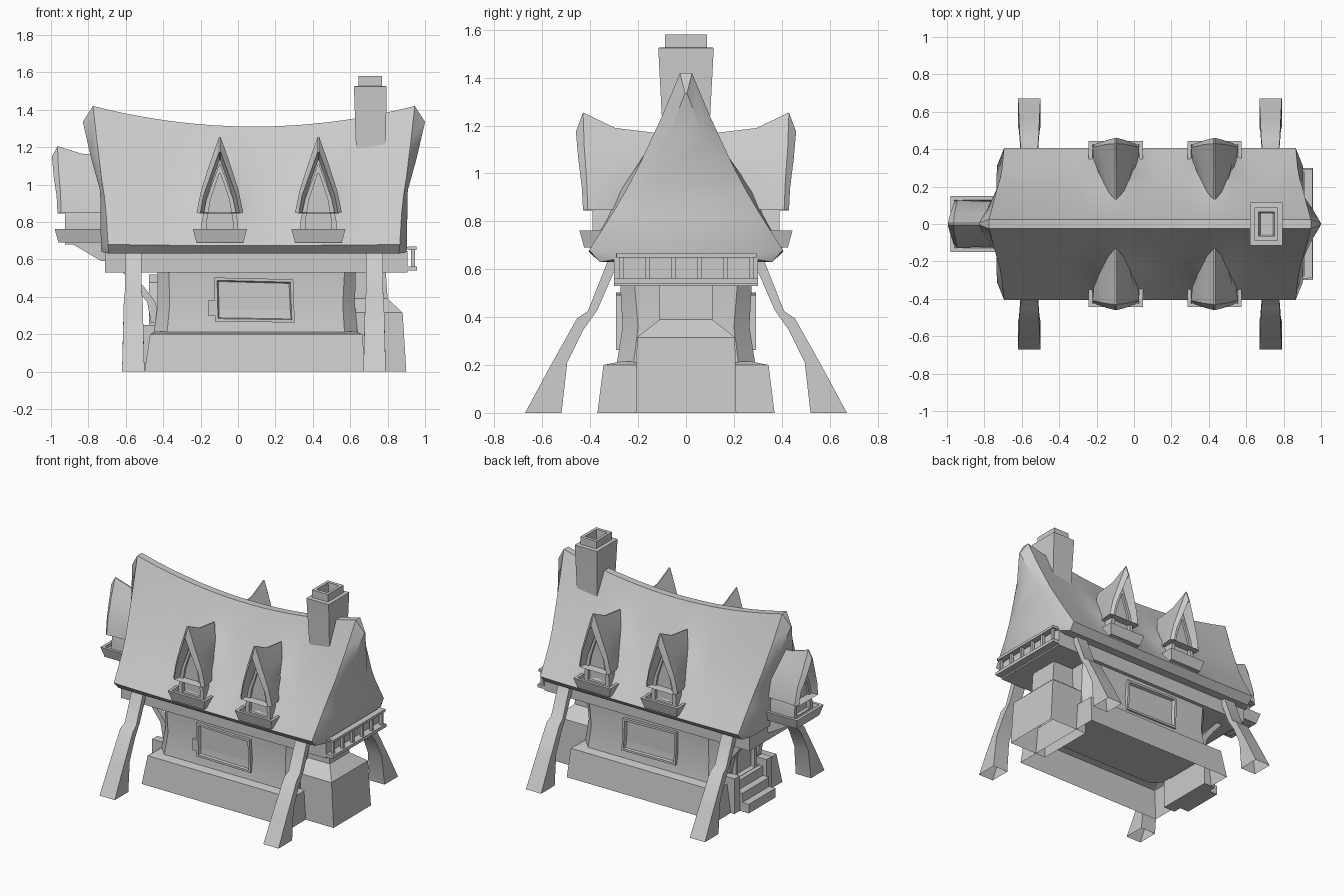
import bpy, bmesh, math

if "Cube" in bpy.data.objects:
    bpy.data.objects.remove(bpy.data.objects["Cube"])

mat = bpy.data.materials.new("plain grey")
mat.use_nodes = True
grey = (0.6, 0.6, 0.6, 1)
mat.diffuse_color = grey
mat.node_tree.nodes["Principled BSDF"].inputs["Base Color"].default_value = grey


def loft(name, rings, start=True, end=True, angle=35):
    """Skin equal rings of points; caps are strips across each ring."""
    bm = bmesh.new()
    rows = [[bm.verts.new(p) for p in r] for r in rings]
    n = len(rows[0])
    for a, b in zip(rows, rows[1:]):
        for i in range(n):
            j = (i + 1) % n
            bm.faces.new((a[i], a[j], b[j], b[i]))
    for row, on in ((rows[0], start), (rows[-1], end)):
        if on:
            for i in range(n // 2 - 1):
                bm.faces.new((row[i], row[i + 1], row[n - 2 - i], row[n - 1 - i]))
    bmesh.ops.recalc_face_normals(bm, faces=bm.faces)
    me = bpy.data.meshes.new(name)
    bm.to_mesh(me)
    bm.free()
    me.materials.append(mat)
    ob = bpy.data.objects.new(name, me)
    bpy.context.collection.objects.link(ob)
    bpy.ops.object.select_all(action="DESELECT")
    bpy.context.view_layer.objects.active = ob
    ob.select_set(True)
    bpy.ops.object.shade_smooth_by_angle(angle=math.radians(angle))


def rect(x0, x1, y, z):
    return [(x1, y, z), (x1, -y, z), (x0, -y, z), (x0, y, z)]


def box(name, x0, x1, y0, y1, z0, z1):
    loft(name, [[(x1, y1, z), (x1, y0, z), (x0, y0, z), (x0, y1, z)] for z in (z0, z1)])


def both(half):
    """Mirror a half profile into a closed symmetric ring."""
    return half + [(-a, b) for a, b in reversed(half)]


# Roof with sagging ridge, bevelled gables and swellings that run into the dormers
MID = 0.085
DORMERS = {"right": -0.097, "left": 0.43}
# half length, y, z from ridge to eave
SLOPE = [(0.86, 0.025, 1.42), (0.84, 0.1, 1.24), (0.815, 0.195, 1.035), (0.8, 0.245, 0.94),
         (0.79, 0.3, 0.845), (0.78, 0.405, 0.68), (0.775, 0.36, 0.63)]
GABLE = [(0.915, 0.004, 1.335), (0.87, 0.08, 1.14), (0.823, 0.15, 0.97), (0.82, 0.18, 0.9),
         (0.82, 0.225, 0.82), (0.818, 0.31, 0.67), (0.815, 0.305, 0.64)]


def roof_ring(profile, t):
    pts = []
    for hx, y, z in profile:
        x = MID + hx * t
        sag = 0.11 * (1 - t * t) * max(0, (z - 0.63) / 0.79)
        swell = sum(math.exp(-((x - c) / 0.12) ** 2) for c in DORMERS.values())
        swell *= 0.05 * max(0, 1 - abs(z - 0.95) / 0.28)
        pts.append((x, y + swell, z - sag + swell * 0.5))
    return pts + [(x, -y, z) for x, y, z in reversed(pts)]


rings = [roof_ring(GABLE, -1)]
rings += [roof_ring(SLOPE, -1 + i / 16) for i in range(33)]
rings += [roof_ring(GABLE, 1)]
loft("roof", rings, angle=32)

# Upper floor slab
box("floor_slab", -0.71, 0.905, -0.3, 0.3, 0.53, 0.645)


# Dormers: u across, d outward, z up
def dormer(name, place, tip, back, step, narrow, drop):
    def ring(half, depths):
        pts = [(u, d, z) for (u, z), d in zip(half, depths)]
        pts += [(-u, d, z) for u, d, z in reversed(pts)]
        return [place(u, d, z) for u, d, z in pts]

    outer = [(0.004, 1.255 - drop), (0.055, 1.11 - drop * .6), (0.1, 0.97), (0.125, 0.85)]
    rim = [(0.004, 1.175 - drop * .5), (0.045, 1.06 - drop * .4), (0.088, 0.94), (0.105, 0.845)]
    niche = [(0.003, 1.13 - drop * .5), (0.035, 1.04 - drop * .4), (0.07, 0.93), (0.088, 0.845)]
    middle = [(0.004, 1.19 - drop * .5), (0.055, 1.08 - drop * .4), (0.095, 0.97), (0.118, 0.85)]
    rear = [(u * narrow, z) for u, z in middle[1:]]
    rear.insert(0, (0.004, 1.17 - drop * .3))
    backs = [back + step * k for k in range(4)]
    front = (tip, tip - .005, tip - .015, tip - .02)
    lip = (tip + .03, tip + .02, tip + .005, tip)
    loft(name + "_hood", [ring(niche, [tip - .055] * 4), ring(rim, lip), ring(outer, front),
                          ring(middle, [0.55 * f + 0.45 * b for f, b in zip(front, backs)]),
                          ring(rear, backs)])
    # narrow wall with a sunken pane
    wall = [(0.003, 1.11 - drop * .5), (0.072, 0.92), (0.097, 0.8), (0.097, 0.68)]
    pane = [(0.003, 1.06 - drop * .5), (0.05, 0.92), (0.07, 0.8), (0.07, 0.75)]
    d = tip - .04
    loft(name + "_window", [ring(pane, [d - .025] * 4), ring(pane, [d] * 4),
                            ring(wall, [d] * 4), ring(wall, [back + .02] * 4)], angle=20)
    # flared flower box
    lo, hi = tip - .005, tip + .015
    inner = max(back, 0.3)
    loft(name + "_box", [[place(w, f, z), place(w, inner, z), place(-w, inner, z), place(-w, f, z)]
                         for w, f, z in ((.125, lo, .69), (.145, hi, .762),
                                         (.125, hi - .02, .762), (.12, hi - .02, .74))])


for label, s in (("front", -1), ("back", 1)):
    for side, cx in DORMERS.items():
        dormer(f"{label}_{side}_dormer", lambda u, d, z: (cx + u, s * d, z), 0.43, 0.13, 0.04, 0.7, 0)
dormer("side_dormer", lambda u, d, z: (-d, u * 1.03, z), 0.965, 0.68, 0, 1, 0.05)
# bracket below the side dormer
loft("side_bracket", [rect(-0.9, -0.7, 0.1, 0.7), rect(-0.89, -0.7, 0.1, 0.685),
                      rect(-0.73, -0.7, 0.1, 0.59)])

# Chimney with hollow cap
loft("chimney", [rect(0.635, 0.785, 0.095, 1.1), rect(0.63, 0.79, 0.1, 1.22),
                 rect(0.62, 0.795, 0.116, 1.525), rect(0.645, 0.77, 0.088, 1.527),
                 rect(0.645, 0.77, 0.088, 1.58), rect(0.665, 0.75, 0.065, 1.58),
                 rect(0.675, 0.74, 0.055, 1.4)], angle=20)

# Chimney stack base and flue
loft("hearth", [rect(0.6, 0.9, 0.21, 0), rect(0.6, 0.88, 0.205, 0.315),
                rect(0.6, 0.8, 0.11, 0.39), rect(0.6, 0.79, 0.11, 0.54)], start=False, angle=20)


# Ground floor: plinth open below, waisted wall with cut corners
def wall_ring(x0, x1, y, c, z):
    half = [(x1, y - c), (x1 - c, y), (x0 + c, y), (x0, y - c)]
    return [(x, a, z) for x, a in half] + [(x, -a, z) for x, a in reversed(half)]


loft("plinth", [rect(-0.5, 0.68, 0.37, 0), rect(-0.47, 0.665, 0.345, 0.2),
                rect(-0.44, 0.63, 0.27, 0.215)], start=False, angle=20)
loft("walls", [wall_ring(-0.45, 0.64, 0.29, 0.07, 0.2), wall_ring(-0.43, 0.625, 0.265, 0.065, 0.36),
               wall_ring(-0.43, 0.63, 0.275, 0.06, 0.54)])


# Ground floor windows
def frame_ring(m, y):
    return [(0.303 - m, y, 0.262 + m), (0.295 - m, y, 0.493 - m),
            (-0.127 + m, y, 0.503 - m), (-0.122 + m, y, 0.268 + m)]


for label, s in (("front", -1), ("back", 1)):
    loft(label + "_window", [frame_ring(0, s * 0.25), frame_ring(0, s * 0.292),
                             frame_ring(0.015, s * 0.292), frame_ring(0.022, s * 0.27)], angle=20)
box("front_window_latch", -0.16, -0.12, -0.285, -0.25, 0.3, 0.38)

# Splayed crooked legs: outer y, outer z, inner y, inner z, half width
LEG = [(0.672, 0, 0.52, 0, 0.06), (0.57, 0.19, 0.496, 0.21, 0.055), (0.455, 0.395, 0.43, 0.345, 0.05),
       (0.41, 0.425, 0.37, 0.43, 0.045), (0.305, 0.69, 0.27, 0.66, 0.045)]
for label, s in (("front", -1), ("back", 1)):
    for side, cx in (("right", -0.56), ("left", 0.73)):
        loft(f"{label}_{side}_leg", [[(cx + w, s * yo, zo), (cx + w, s * yi, zi),
                                      (cx - w, s * yi, zi), (cx - w, s * yo, zo)]
                                     for yo, zo, yi, zi, w in LEG], start=False)

# Balcony
box("balcony_base", 0.86, 0.958, -0.3, 0.3, 0.54, 0.562)
box("balcony_rail", 0.912, 0.955, -0.29, 0.295, 0.65, 0.668)
for i in range(6):
    y = -0.27 + i * 0.109
    box("baluster", 0.926, 0.946, y - 0.009, y + 0.009, 0.56, 0.652)
for s in (-1, 1):
    box("balcony_side_rail", 0.86, 0.93, s * 0.285 - .008, s * 0.285 + .008, 0.652, 0.666)

# Door, steps and braces at the right end
door = both([(0.03, 0.49), (0.085, 0.45), (0.105, 0.38), (0.105, 0.2)])
loft("door", [[(x, y * k, 0.2 + (z - 0.2) * k) for y, z in door]
              for x, k in ((-0.42, 1.1), (-0.475, 1.1), (-0.475, 0.88), (-0.45, 0.86))], angle=25)
for i in range(3):
    box("step", -0.6 + i * 0.05, -0.44, -0.15, 0.15, 0.065 * i, 0.065 * (i + 1))
for s in (-1, 1):
    box("step_post", -0.53, -0.44, s * 0.18 - .03, s * 0.18 + .03, 0, 0.25)
    loft("door_brace", [[(x + .02, s * 0.16 + .02, z), (x + .02, s * 0.16 - .02, z),
                         (x - .025, s * 0.16 - .02, z), (x - .025, s * 0.16 + .02, z)]
                        for x, z in ((-0.44, 0.26), (-0.46, 0.37), (-0.52, 0.45), (-0.6, 0.54))])
